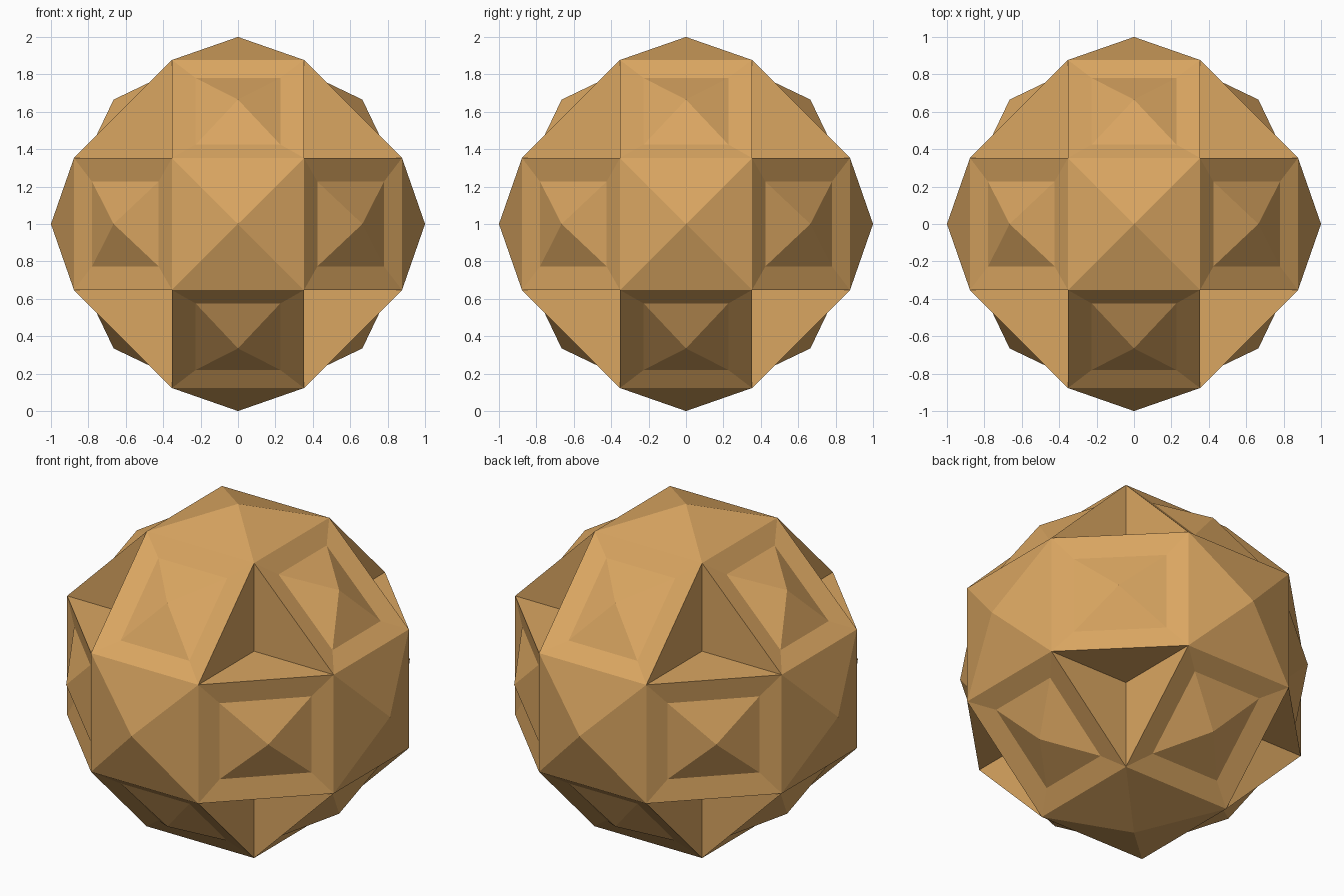
import bpy, bmesh
from itertools import product
from mathutils import Vector

if "Cube" in bpy.data.objects:
    bpy.data.objects.remove(bpy.data.objects["Cube"])

A, B = 0.353, 0.877          # half width of each square facet, its distance from the centre
IN, OUT, W = 0.425, 0.78, 0.226   # sunken rim of each edge panel
TIP = 0.665                  # panel spike tip
SIGNS = (-1, 1)

bm = bmesh.new()


def point(axis, a, b, c):
    """Point with coordinate a along axis, b and c along the next two axes."""
    p = [0, 0, 0]
    p[axis], p[(axis + 1) % 3], p[(axis + 2) % 3] = a, b, c
    return Vector(p)


def face(*pts):
    bm.faces.new([bm.verts.new(p) for p in pts])


def fan(loop, tip):
    for i, p in enumerate(loop):
        face(p, loop[(i + 1) % len(loop)], tip)


for k in range(3):
    # shallow pyramids on the six axis facets
    for s in SIGNS:
        fan([point(k, s * B, x * A, y * A) for x, y in ((1, 1), (-1, 1), (-1, -1), (1, -1))],
            point(k, s, 0, 0))
    # twelve edge panels: sloping sunken border with a spike
    for s, t in product(SIGNS, SIGNS):
        outer = [point(k, x, s * y, t * z) for x, y, z in
                 ((A, A, B), (-A, A, B), (-A, B, A), (A, B, A))]
        inner = [point(k, x, s * y, t * z) for x, y, z in
                 ((W, IN, OUT), (-W, IN, OUT), (-W, OUT, IN), (W, OUT, IN))]
        for i in range(4):
            j = (i + 1) % 4
            face(outer[i], outer[j], inner[j], inner[i])
        fan(inner, point(k, 0, s * TIP, t * TIP))

# eight corner notches cut in to a cube corner
for r, s, t in product(SIGNS, repeat=3):
    fan([Vector((r * B, s * A, t * A)), Vector((r * A, s * B, t * A)), Vector((r * A, s * A, t * B))],
        Vector((r * A, s * A, t * A)))

bmesh.ops.remove_doubles(bm, verts=bm.verts[:], dist=1e-4)
bmesh.ops.recalc_face_normals(bm, faces=bm.faces[:])

mesh = bpy.data.meshes.new("faceted_ball")
bm.to_mesh(mesh)
bm.free()
ball = bpy.data.objects.new("faceted_ball", mesh)
ball.location.z = 1
bpy.context.collection.objects.link(ball)

# warm tan colour
mat = bpy.data.materials.new("tan")
mat.diffuse_color = (0.7, 0.38, 0.12, 1)
mat.use_nodes = True
mat.node_tree.nodes["Principled BSDF"].inputs["Base Color"].default_value = mat.diffuse_color
mesh.materials.append(mat)
